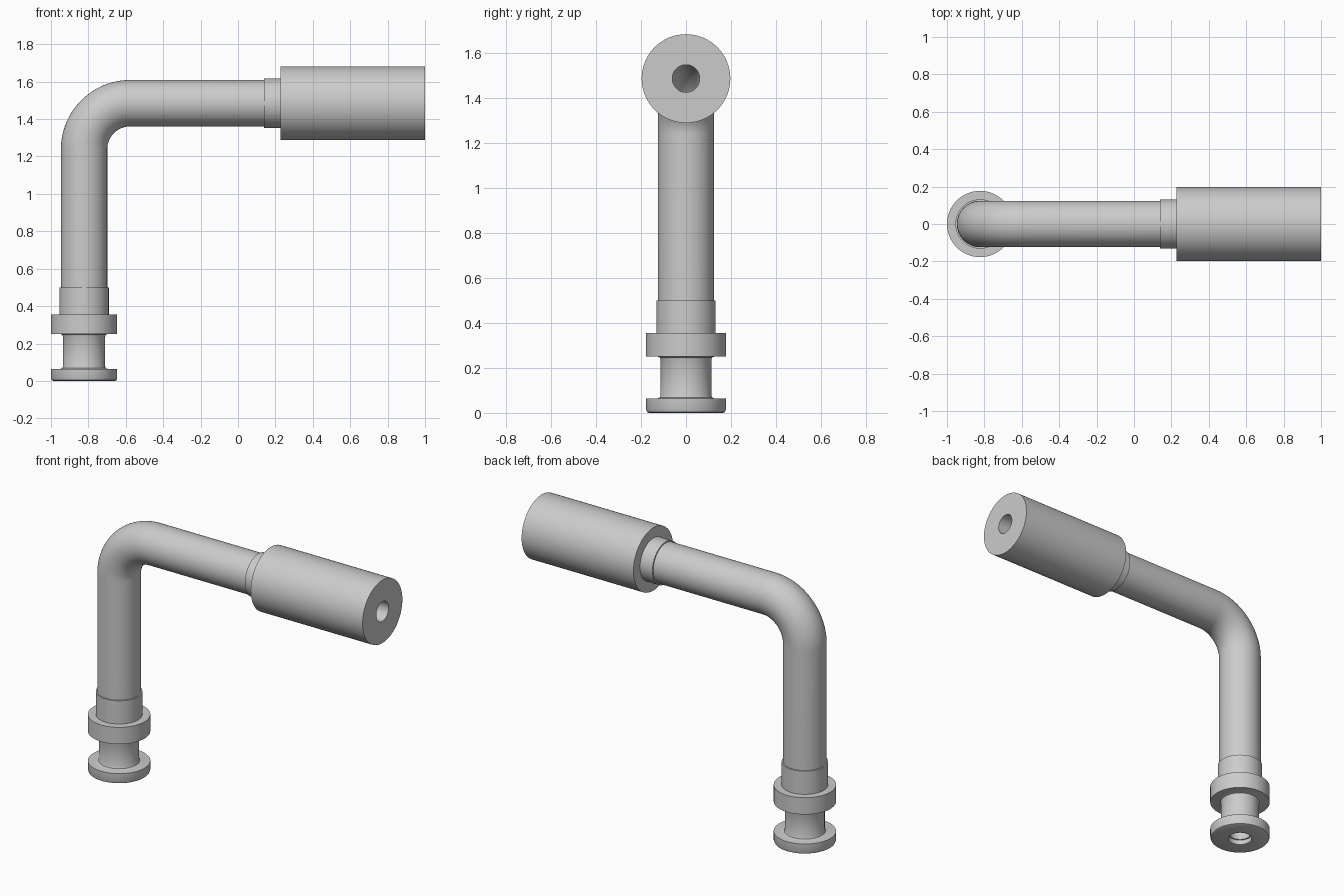
import bpy, bmesh, math
from mathutils import Vector, Matrix

if "Cube" in bpy.data.objects:
    bpy.data.objects.remove(bpy.data.objects["Cube"])

SEG = 64
AXIS_X, AXIS_Z = -0.823, 1.485      # centre lines of the upright and level runs
BEND, BORE = 0.247, 0.061           # bend radius, bore radius

steel = bpy.data.materials.new("grey metal")
steel.diffuse_color = (0.6, 0.6, 0.6, 1)
steel.use_nodes = True
steel.node_tree.nodes["Principled BSDF"].inputs["Base Color"].default_value = steel.diffuse_color


def skin(name, rings):
    """Join a closed loop of rings into one smooth-shaded solid."""
    bm = bmesh.new()
    loops = [[bm.verts.new(p) for p in ring] for ring in rings]
    for a, b in zip(loops, loops[1:] + loops[:1]):
        for i in range(SEG):
            j = (i + 1) % SEG
            bm.faces.new((a[i], a[j], b[j], b[i]))
    bmesh.ops.recalc_face_normals(bm, faces=bm.faces)
    mesh = bpy.data.meshes.new(name)
    bm.to_mesh(mesh)
    bm.free()
    mesh.materials.append(steel)
    obj = bpy.data.objects.new(name, mesh)
    bpy.context.collection.objects.link(obj)
    bpy.ops.object.select_all(action='DESELECT')
    obj.select_set(True)
    bpy.context.view_layer.objects.active = obj
    bpy.ops.object.shade_smooth_by_angle(angle=math.radians(30))
    return obj


def ring(centre, tangent, radius):
    """Circle around a point of the path, which lies in the XZ plane."""
    side = Vector((0, 1, 0))
    up = tangent.cross(side)
    return [centre + radius * (math.cos(t) * side + math.sin(t) * up)
            for t in (2 * math.pi * i / SEG for i in range(SEG))]


def lathe(name, profile, origin, direction):
    """Turn a closed (radius, distance) profile about an axis."""
    o, d = Vector(origin), Vector(direction)
    return skin(name, [ring(o + d * h, d, r) for r, h in profile])


# Bent pipe: upright run, quarter bend, level run, hollow throughout
path = [(Vector((AXIS_X, 0, 0.36)), Vector((0, 0, 1)))]
for k in range(25):
    a = math.pi / 2 * k / 24
    path.append((Vector((AXIS_X + BEND * (1 - math.cos(a)), 0,
                         AXIS_Z - BEND + BEND * math.sin(a))),
                 Vector((math.sin(a), 0, math.cos(a)))))
path.append((Vector((0.22, 0, AXIS_Z)), Vector((1, 0, 0))))
skin("bent_pipe", [ring(p, t, 0.124) for p, t in path]
     + [ring(p, t, BORE) for p, t in reversed(path)])

# Lower fitting: bevelled foot flange, filleted neck, collar and sleeve
lathe("lower_fitting", [
    (0.07, 0), (0.165, 0), (0.173, 0.004), (0.177, 0.014), (0.177, 0.065),
    (0.125, 0.065), (0.117, 0.068), (0.113, 0.077),
    (0.113, 0.238), (0.117, 0.247), (0.125, 0.25),
    (0.177, 0.25), (0.177, 0.355), (0.132, 0.355), (0.132, 0.50),
    (0.12, 0.50), (0.12, 0.36), (BORE, 0.36), (BORE, 0.03), (0.07, 0.03)],
    (AXIS_X, 0, 0), (0, 0, 1))

# End fitting: narrow sleeve and wide barrel with a central bore
lathe("end_fitting", [
    (0.12, 0.14), (0.132, 0.14), (0.132, 0.226), (0.197, 0.226),
    (0.197, 1.0), (BORE, 1.0), (BORE, 0.22), (0.12, 0.22)],
    (0, 0, AXIS_Z), (1, 0, 0))
